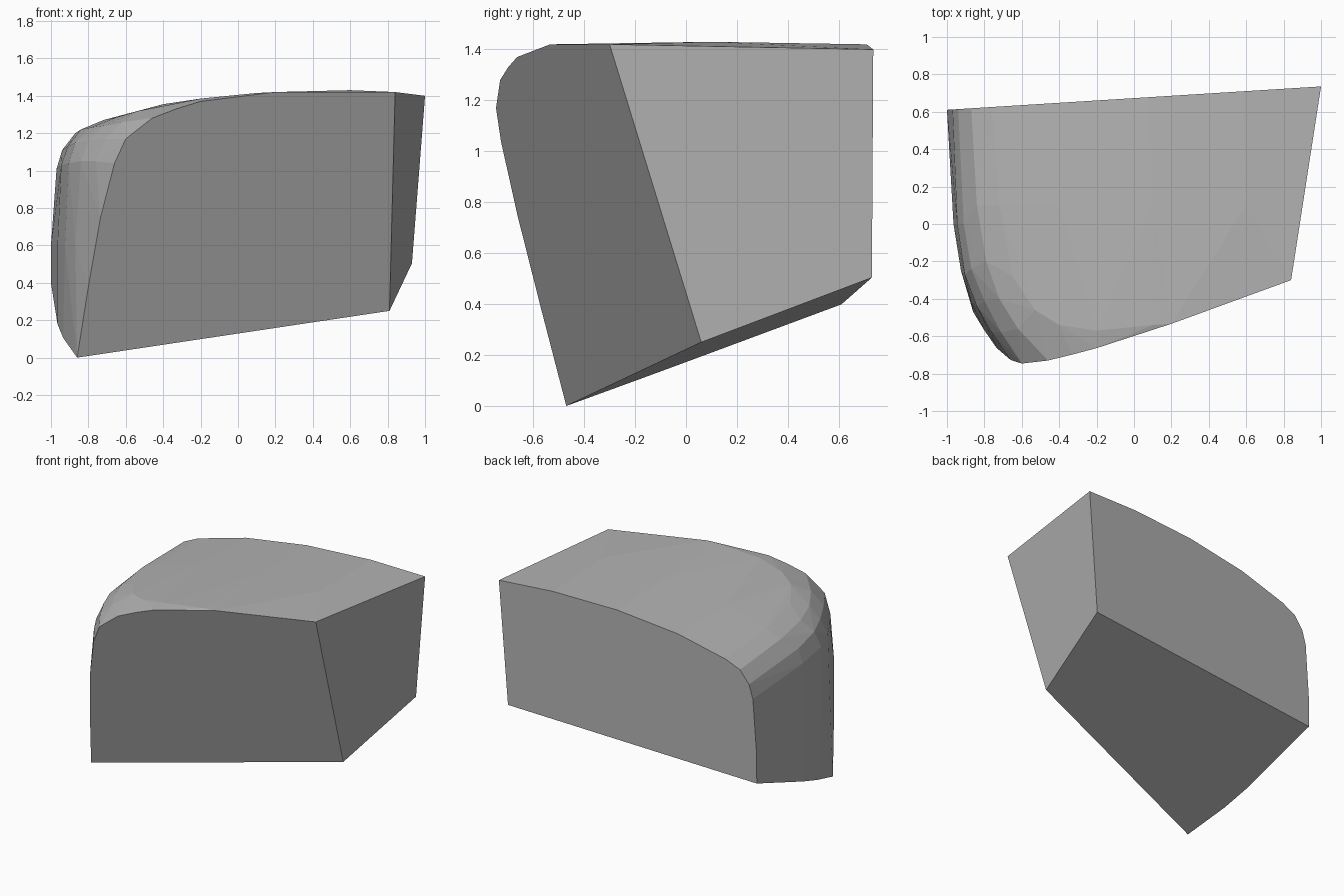
import bpy, bmesh, math

# Flat cut planes of the block
def front(x, z):
    return (x, -0.47 + (0.710 * (x + 0.86) - 0.617 * z) / 1.946, z)

def back(x, z):
    return (x, 0.673 + 0.0625 * x, z)

def base(x, y):
    return (x, y, (0.0325 * (x + 0.86) + 0.3875 * (y + 0.47)) / 1.038)

points = []

# Base outline: curved left side, straight cuts elsewhere
points += [base(-0.86, -0.47), base(-0.90, -0.32), base(-0.935, -0.18),
           base(-0.965, 0.02), base(-1.0, 0.61), base(0.93, 0.73), base(0.81, 0.06)]

# Right cut: top corners
points += [front(0.84, 1.42), back(1.0, 1.40)]

# Front and back cut outlines, from the lower left over the rounded top
for x, z in [(-0.80, 0.38), (-0.735, 0.75), (-0.66, 1.04), (-0.60, 1.17), (-0.46, 1.28),
             (-0.33, 1.33), (-0.20, 1.37), (0.20, 1.42)]:
    points.append(front(x, z))
for x, z in [(-1.0, 0.60), (-0.97, 1.01), (-0.94, 1.11), (-0.87, 1.20),
             (-0.76, 1.25), (-0.39, 1.345), (0.08, 1.405), (0.58, 1.42)]:
    points.append(back(x, z))

# Rounded left wall and shoulder, ring by ring
points += [(-0.965, 0.0, 0.60), (-0.925, -0.25, 0.60), (-0.87, -0.42, 0.60)]
points += [(-0.945, 0.0, 1.03), (-0.905, -0.27, 1.04), (-0.84, -0.44, 1.05), (-0.76, -0.58, 1.05)]
points += [(-0.91, 0.0, 1.13), (-0.87, -0.24, 1.15), (-0.80, -0.41, 1.16), (-0.71, -0.58, 1.17)]
points += [(-0.84, 0.1, 1.22), (-0.79, -0.2, 1.23), (-0.72, -0.40, 1.24), (-0.62, -0.56, 1.26)]
points += [(-0.72, 0.1, 1.27), (-0.65, -0.28, 1.285), (-0.53, -0.46, 1.32), (-0.40, -0.54, 1.345)]

# Gently domed top
points += [(-0.20, -0.57, 1.385), (0.10, -0.54, 1.415), (-0.40, 0.1, 1.355),
           (0.10, 0.1, 1.415), (0.60, 0.1, 1.43)]

# Wrap the outline points into one convex block
bm = bmesh.new()
for p in points:
    bm.verts.new(p)
hull = bmesh.ops.convex_hull(bm, input=bm.verts)
loose = {g for g in hull["geom_interior"] + hull["geom_unused"] if isinstance(g, bmesh.types.BMVert)}
bmesh.ops.delete(bm, geom=list(loose), context="VERTS")
bmesh.ops.dissolve_limit(bm, angle_limit=math.radians(1), verts=bm.verts, edges=bm.edges)
bmesh.ops.recalc_face_normals(bm, faces=bm.faces)

mesh = bpy.data.meshes.new("stone_block")
bm.to_mesh(mesh)
bm.free()
block = bpy.data.objects.new("stone_block", mesh)
bpy.context.collection.objects.link(block)

# Single stone colour
grey = bpy.data.materials.new("stone_grey")
grey.diffuse_color = (0.45, 0.45, 0.45, 1.0)
mesh.materials.append(grey)
